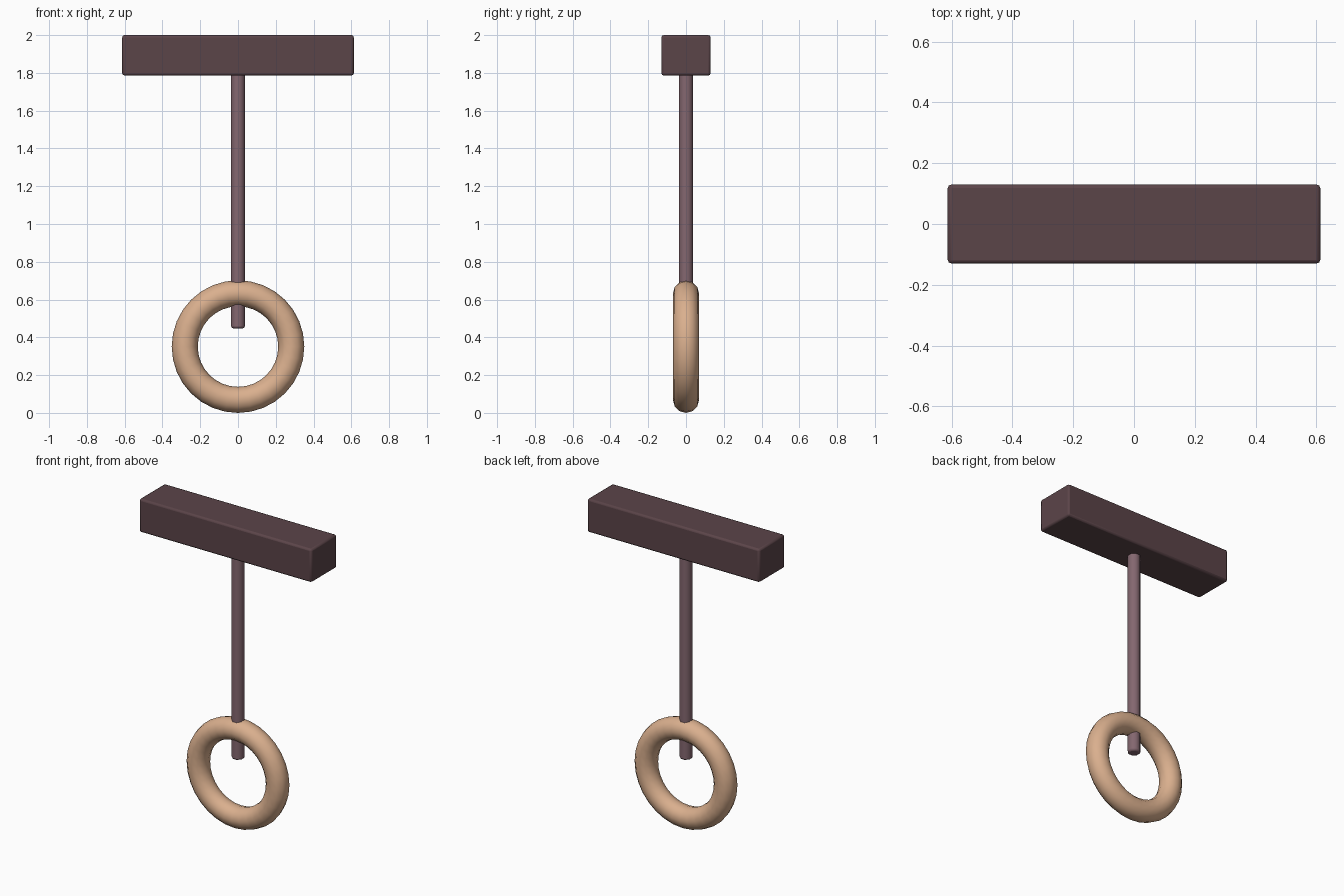
import bpy
import math

cube = bpy.data.objects.get("Cube")
if cube:
    bpy.data.objects.remove(cube, do_unlink=True)


def material(name, rgb):
    mat = bpy.data.materials.new(name)
    mat.use_nodes = True
    color = (*rgb, 1)
    mat.diffuse_color = color
    mat.node_tree.nodes["Principled BSDF"].inputs["Base Color"].default_value = color
    return mat


def finish(name, mat, bevel=0, angle=40):
    obj = bpy.context.object
    obj.name = name
    obj.data.materials.append(mat)
    bpy.ops.object.transform_apply(location=False, rotation=True, scale=True)
    if bevel:
        mod = obj.modifiers.new("Soft edges", "BEVEL")
        mod.width = bevel
        mod.segments = 2
        mod.limit_method = "ANGLE"
        mod.angle_limit = math.radians(60)
    bpy.ops.object.shade_smooth_by_angle(angle=math.radians(angle))
    return obj


dark_wood = material("dark plum wood", (0.105, 0.058, 0.066))
rope_mauve = material("mauve rope", (0.23, 0.135, 0.16))
light_wood = material("light tan wood", (0.70, 0.43, 0.27))

# Overhead beam
bpy.ops.mesh.primitive_cube_add(size=1, location=(0, 0, 1.893))
bpy.context.object.scale = (1.226, 0.26, 0.214)
finish("beam", dark_wood, bevel=0.012, angle=30)

# Hanging rope, running through the ring with a short tail
bottom, top = 0.448, 1.80
bpy.ops.mesh.primitive_cylinder_add(vertices=8, radius=0.039, depth=top - bottom,
                                    location=(0, 0, (top + bottom) / 2),
                                    rotation=(0, 0, math.pi / 8))
finish("rope", rope_mauve, bevel=0.01, angle=50)

# Upright ring
bpy.ops.mesh.primitive_torus_add(major_segments=32, minor_segments=12,
                                 major_radius=0.282, minor_radius=0.069,
                                 location=(0, 0, 0.351),
                                 rotation=(math.pi / 2, 0, 0))
finish("ring", light_wood, angle=60)
